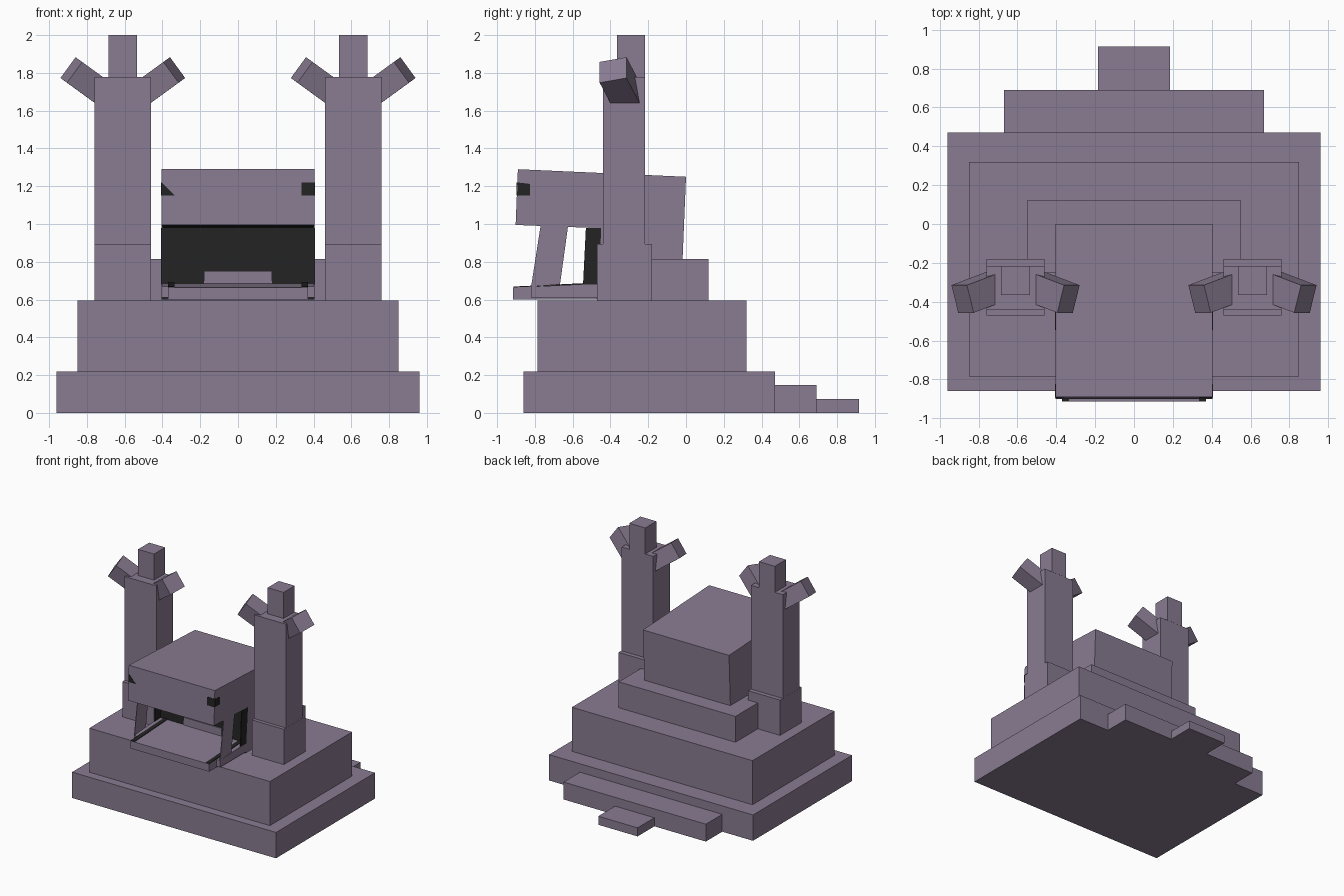
import bpy, bmesh
from mathutils import Vector

cube = bpy.data.objects.get("Cube")
if cube:
    bpy.data.objects.remove(cube, do_unlink=True)


def material(name, rgb):
    m = bpy.data.materials.new(name)
    m.use_nodes = True
    m.diffuse_color = (*rgb, 1)
    bsdf = next(n for n in m.node_tree.nodes if n.type == 'BSDF_PRINCIPLED')
    bsdf.inputs["Base Color"].default_value = (*rgb, 1)
    return m


STONE = material("purple grey stone", (0.25, 0.20, 0.285))
BLACK = material("charcoal black", (0.017, 0.017, 0.017))


def solid(name, base, offset, mats, rule=None):
    """Extrude a polygon along an offset; rule picks the material per face."""
    bm = bmesh.new()
    face = bm.faces.new([bm.verts.new(p) for p in base])
    out = bmesh.ops.extrude_face_region(bm, geom=[face])
    moved = [v for v in out["geom"] if isinstance(v, bmesh.types.BMVert)]
    bmesh.ops.translate(bm, verts=moved, vec=offset)
    bmesh.ops.recalc_face_normals(bm, faces=bm.faces)
    if rule:
        for f in bm.faces:
            f.material_index = rule(f)
    me = bpy.data.meshes.new(name)
    bm.to_mesh(me)
    bm.free()
    for m in mats:
        me.materials.append(m)
    ob = bpy.data.objects.new(name, me)
    bpy.context.collection.objects.link(ob)
    return ob


def box(name, x0, x1, y0, y1, z0, z1, mat=STONE):
    base = [(x0, y0, z0), (x1, y0, z0), (x1, y1, z0), (x0, y1, z0)]
    return solid(name, base, (0, 0, z1 - z0), [mat])


def side_prism(name, profile, x0, x1, mats=(STONE,), rule=None):
    return solid(name, [(x0, y, z) for y, z in profile], (x1 - x0, 0, 0), mats, rule)


# Stepped plinth and rear stairs
box("plinth_lower", -0.96, 0.96, -0.86, 0.47, 0, 0.22)
box("plinth_middle", -0.85, 0.85, -0.785, 0.32, 0.22, 0.595)
box("plinth_upper", -0.55, 0.55, -0.25, 0.12, 0.595, 0.815)
box("rear_step_upper", -0.67, 0.67, 0.47, 0.69, 0, 0.148)
box("rear_step_lower", -0.185, 0.185, 0.69, 0.915, 0, 0.073)


# Tilted head: snout overhang and back block, black inside the mouth
def mouth_rule(f):
    c, n = f.calc_center_median(), f.normal
    inner_wall = n.y < -0.9 and c.z < 0.9
    palate = n.z < -0.9 and c.z > 0.9
    return 1 if inner_wall or palate else 0


side_prism("head", [(-0.89, 1.29), (0, 1.25), (-0.027, 0.6), (-0.475, 0.6),
                    (-0.46, 0.978), (-0.902, 0.995)], -0.405, 0.405, (STONE, BLACK), mouth_rule)
box("throat_patch", -0.18, 0.18, -0.479, -0.47, 0.67, 0.75)
side_prism("lower_jaw", [(-0.915, 0.6), (-0.915, 0.664), (-0.47, 0.685), (-0.47, 0.6)],
           -0.37, 0.37)

for s, side in ((1, "left"), (-1, "right")):
    # Thin cheek pieces and dark mouth corner
    a, b = s * 0.400, s * 0.405
    side_prism(side + "_cheek_brace", [(-0.77, 0.99), (-0.625, 0.985), (-0.667, 0.68),
                                       (-0.82, 0.668)], a, b)
    side_prism(side + "_mouth_corner", [(-0.53, 0.98), (-0.45, 0.978), (-0.45, 0.94),
                                        (-0.47, 0.68), (-0.545, 0.68)], a, s * 0.407, (BLACK,))
    side_prism(side + "_jaw_lip", [(-0.82, 0.61), (-0.82, 0.668), (-0.47, 0.685),
                                   (-0.47, 0.61)], s * 0.365, b)
    side_prism(side + "_jaw_stripe", [(-0.912, 0.664), (-0.912, 0.669), (-0.47, 0.690),
                                      (-0.47, 0.685)], s * 0.335, s * 0.37, (BLACK,))
    # Eyes wrap around the front corners
    side_prism(side + "_eye_side", [(-0.894, 1.15), (-0.825, 1.15), (-0.825, 1.212),
                                    (-0.892, 1.22)], s * 0.404, s * 0.407, (BLACK,))
    eye = [(s * 0.405, -0.892, 1.15), (s * 0.335, -0.892, 1.15),
           (s * 0.335, -0.892, 1.22), (s * 0.405, -0.892, 1.22)]
    if s < 0:
        del eye[2]
    solid(side + "_eye_front", eye, (0, -0.005, 0), [BLACK])

    # Column with foot and crown block
    x0, x1 = sorted((s * 0.46, s * 0.76))
    box(side + "_column_foot", x0, x1, -0.47, -0.18, 0.595, 0.895)
    box(side + "_column_shaft", x0 + 0.001, x1 - 0.001, -0.44, -0.217, 0.895, 1.778)
    box(side + "_column_crown", s * 0.61 - 0.075, s * 0.61 + 0.075, -0.365, -0.216, 1.778, 2.0)

    # Two slanted prongs per column
    for d, which in ((1, "outer"), (-1, "inner")):
        m = d * s
        top = Vector((s * 0.61 + m * 0.25, -0.315, 1.883))
        down = Vector((m * 0.08, 0, -0.11))
        front = Vector((m * -0.035, -0.142, -0.025))
        inward = Vector((m * -0.774, 0.294, -0.563)) * 0.25
        solid(f"{side}_{which}_prong",
              [top, top + down, top + down + front, top + front], inward, [STONE])
